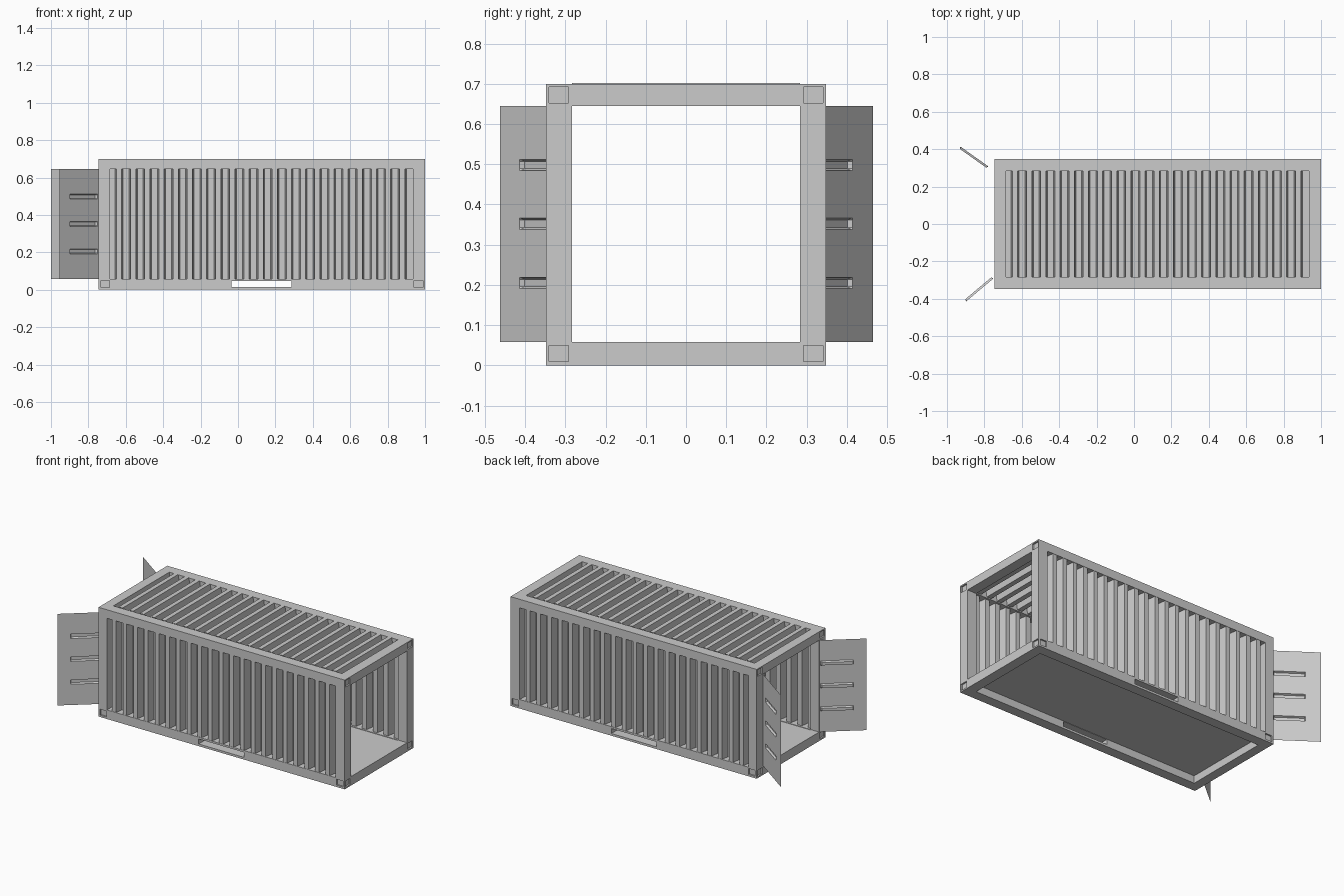
import bpy, bmesh
from mathutils import Vector

if "Cube" in bpy.data.objects:
    bpy.data.objects.remove(bpy.data.objects["Cube"])

X0, X1, Y, H = -0.745, 1.0, 0.348, 0.70          # outer body
IX0, IX1, IY, Z0, Z1 = -0.685, 0.935, 0.283, 0.058, 0.645  # frame openings


def make_object(name, bm):
    me = bpy.data.meshes.new(name)
    bm.to_mesh(me)
    bm.free()
    ob = bpy.data.objects.new(name, me)
    bpy.context.collection.objects.link(ob)
    return ob


def boxes(name, spans):
    bm = bmesh.new()
    for (a, b, c, d, e, f) in spans:
        vs = bmesh.ops.create_cube(bm, size=1)["verts"]
        for v in vs:
            v.co = Vector(((a + b) / 2 + v.co.x * (b - a),
                           (c + d) / 2 + v.co.y * (d - c),
                           (e + f) / 2 + v.co.z * (f - e)))
    return make_object(name, bm)


def cut(target, name, spans):
    cutter = boxes(name, spans)
    cutter.hide_render = True
    cutter.hide_viewport = True
    mod = target.modifiers.new(name, "BOOLEAN")
    mod.operation = "DIFFERENCE"
    mod.solver = "EXACT"
    mod.object = cutter


# Frame: solid block opened along each axis
frame = boxes("container_frame", [(X0, X1, -Y, Y, 0, H)])
cut(frame, "end_opening_cutter", [(-2, 2, -IY, IY, Z0, Z1)])
cut(frame, "side_opening_cutter", [(IX0, IX1, -1, 1, Z0, Z1)])
cut(frame, "floor_roof_opening_cutter", [(IX0, IX1, -IY, IY, -1, 2)])

# Forklift slot through both bottom rails
cut(frame, "forklift_slot_cutter", [(-0.035, 0.285, -1, 1, 0.014, 0.046)])

# Shallow corner pockets on ends and lower sides
pockets, D = [], 0.01
for s in (-1, 1):
    y0, y1 = sorted((s * 0.292, s * 0.34))
    for z in (0.01, 0.652):
        pockets.append((X1 - D, X1 + 0.1, y0, y1, z, z + 0.04))
        pockets.append((X0 - 0.1, X0 + D, y0, y1, z, z + 0.04))
    ya, yb = sorted((s * (Y - D), s * (Y + 0.1)))
    for x in (X0 + 0.012, X1 - 0.058):
        pockets.append((x, x + 0.046, ya, yb, 0.012, 0.05))
cut(frame, "corner_pocket_cutter", pockets)


# Corrugated panel profile: (x, height) pairs
def corrugation(outer, inner):
    pts = [(IX0, inner)]
    for i in range(21):
        c = -0.636 + i * 0.0757
        pts += [(c - 0.022, inner), (c - 0.014, outer), (c + 0.014, outer), (c + 0.022, inner)]
    return pts + [(IX1, inner)]


def panel(name, pts, a, b, place):
    bm = bmesh.new()
    rows = [[bm.verts.new(place(x, h, t)) for x, h in pts] for t in (a, b)]
    for i in range(len(pts) - 1):
        bm.faces.new((rows[0][i], rows[0][i + 1], rows[1][i + 1], rows[1][i]))
    return make_object(name, bm)


wall = corrugation(0.346, 0.296)
panel("front_wall", wall, Z0, Z1, lambda x, h, t: (x, -h, t))
panel("back_wall", wall, Z1, Z0, lambda x, h, t: (x, h, t))
panel("roof", corrugation(0.702, 0.652), -IY, IY, lambda x, h, t: (x, t, h))

# Floor
boxes("floor", [(IX0, IX1, -IY, IY, 0.048, 0.055)])


# Doors: thin sheets with three pressed grooves toward the inner side
def door(name, hinge, tip, u0, u1):
    h, t = Vector((*hinge, 0)), Vector((*tip, 0))
    w = (t - h).length
    d = (t - h) / w
    n = Vector((-abs(d.y), abs(d.x) * (-1 if hinge[1] > 0 else 1), 0))
    us = [(0, 0), (u0, 0), (u0 + 0.006, 1), (u1 - 0.006, 1), (u1, 0), (w, 0)]
    zs = [(Z0, 0)]
    for c in (0.205, 0.352, 0.498):
        zs += [(c - 0.014, 0), (c - 0.009, 1), (c + 0.009, 1), (c + 0.014, 0)]
    zs.append((Z1, 0))
    bm = bmesh.new()
    g = [[bm.verts.new(h + d * u + n * (0.012 * a * b) + Vector((0, 0, z)))
          for u, a in us] for z, b in zs]
    for j in range(len(zs) - 1):
        for i in range(len(us) - 1):
            bm.faces.new((g[j][i], g[j][i + 1], g[j + 1][i + 1], g[j + 1][i]))
    bmesh.ops.recalc_face_normals(bm, faces=bm.faces)
    make_object(name, bm)


door("back_door", (-0.745, 0.284), (-1.0, 0.465), 0.04, 0.225)
door("front_door", (-0.745, -0.286), (-0.955, -0.462), 0.008, 0.2)
